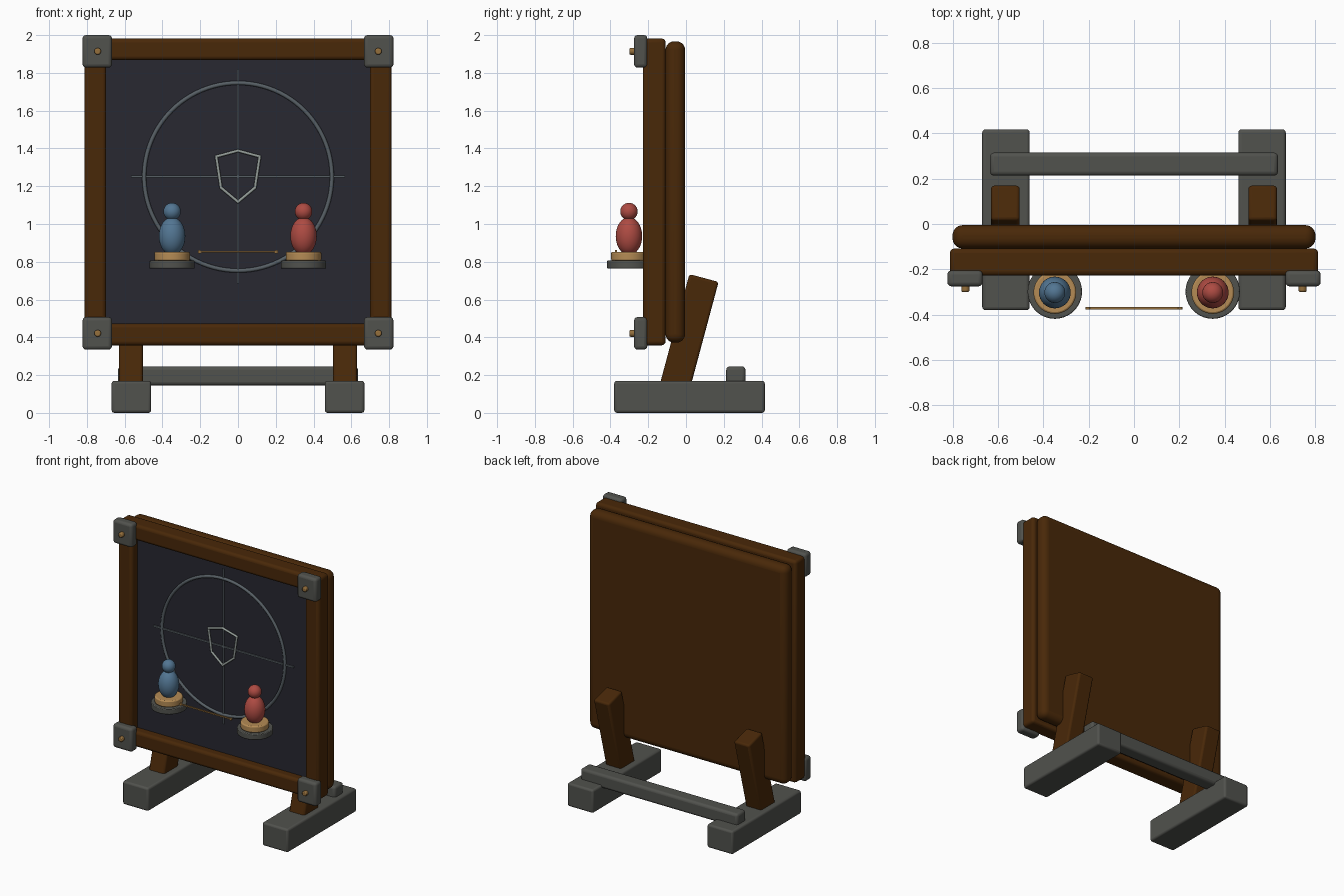
import bpy, math
from mathutils import Vector

if "Cube" in bpy.data.objects:
    bpy.data.objects.remove(bpy.data.objects["Cube"])


def mat(name, r, g, b):
    m = bpy.data.materials.new(name)
    m.diffuse_color = (r, g, b, 1)
    m.use_nodes = True
    m.node_tree.nodes["Principled BSDF"].inputs["Base Color"].default_value = m.diffuse_color
    return m


WOOD = mat("dark wood", 0.066, 0.021, 0.0025)
STONE = mat("grey metal", 0.082, 0.084, 0.075)
SLATE = mat("slate", 0.021, 0.021, 0.031)
BLUE = mat("blue paint", 0.085, 0.18, 0.29)
RED = mat("red paint", 0.42, 0.07, 0.055)
TAN = mat("pale wood", 0.46, 0.26, 0.09)
BRASS = mat("brass", 0.30, 0.16, 0.045)
LINE = mat("faint chalk", 0.095, 0.115, 0.13)
CHALK = mat("bright chalk", 0.30, 0.34, 0.32)


def finish(ob, name, m, bevel=0, segs=3):
    ob.name = name
    ob.data.materials.append(m)
    if bevel:
        b = ob.modifiers.new("bevel", "BEVEL")
        b.width, b.segments, b.limit_method = bevel, segs, "ANGLE"
    bpy.ops.object.shade_smooth_by_angle(angle=math.radians(40))
    return ob


def box(name, m, x, y, z, bevel=0.012, segs=3, tilt=0):
    """Box from (min, max) ranges on each axis."""
    c = [(r[0] + r[1]) / 2 for r in (x, y, z)]
    bpy.ops.mesh.primitive_cube_add(size=1, location=c)
    ob = bpy.context.object
    ob.scale = [r[1] - r[0] for r in (x, y, z)]
    bpy.ops.object.transform_apply(location=False, rotation=False, scale=True)
    ob.rotation_euler.x = tilt
    return finish(ob, name, m, bevel, segs)


def cyl(name, m, r, depth, loc, rot=(0, 0, 0), verts=40, bevel=0.005):
    bpy.ops.mesh.primitive_cylinder_add(radius=r, depth=depth, location=loc,
                                        rotation=rot, vertices=verts)
    return finish(bpy.context.object, name, m, bevel, 2)


def ball(name, m, loc, scale):
    bpy.ops.mesh.primitive_uv_sphere_add(radius=1, segments=32, ring_count=20, location=loc)
    ob = bpy.context.object
    ob.scale = scale
    return finish(ob, name, m)


def rod(name, m, a, b, r):
    a, b = Vector(a), Vector(b)
    d = b - a
    return cyl(name, m, r, d.length, (a + b) / 2,
               d.to_track_quat("Z", "Y").to_euler(), 10, 0)


# Board: thick rounded backing, recessed slate and rails
F = -0.165  # slate front
box("back_panel", WOOD, (-0.80, 0.80), (-0.108, -0.005), (0.372, 1.967), 0.045, 6)
box("slate_board", SLATE, (-0.71, 0.71), (F, -0.10), (0.46, 1.89), 0)
box("top_rail", WOOD, (-0.81, 0.81), (-0.228, -0.108), (1.868, 1.982), 0.02)
box("bottom_rail", WOOD, (-0.81, 0.81), (-0.228, -0.108), (0.358, 0.472), 0.02)

for s, side in ((-1, "left"), (1, "right")):
    def span(a, b):
        return tuple(sorted((s * a, s * b)))
    box(side + "_stile", WOOD, span(0.698, 0.812), (-0.228, -0.108), (0.358, 1.982), 0.02)
    # Corner caps with brass studs
    for z, lvl in ((0.421, "lower"), (1.914, "upper")):
        box(f"{side}_{lvl}_corner", STONE, span(0.667, 0.823), (-0.275, -0.205),
            (z - 0.086, z + 0.086), 0.018)
        cyl(f"{side}_{lvl}_stud", BRASS, 0.018, 0.05, (s * 0.743, -0.275, z),
            (math.pi / 2, 0, 0), 20, 0.007)
    # Stand: foot block and leaning leg
    box(side + "_foot", STONE, span(0.46, 0.669), (-0.38, 0.417), (0, 0.17), 0.014)
    box(side + "_leg", WOOD, span(0.504, 0.630), (-0.069, 0.091), (0.075, 0.725),
        0.014, 3, math.radians(-15))

box("cross_bar", STONE, (-0.635, 0.635), (0.213, 0.315), (0.146, 0.246), 0.018)

# Chalk markings
bpy.ops.mesh.primitive_torus_add(major_radius=0.497, minor_radius=0.011, major_segments=96,
                                 minor_segments=10, location=(0, F - 0.003, 1.25),
                                 rotation=(math.pi / 2, 0, 0))
finish(bpy.context.object, "target_ring", LINE)
box("cross_line_horizontal", LINE, (-0.567, 0.567), (F - 0.008, F + 0.002),
    (1.245, 1.257), 0)
box("cross_line_vertical", LINE, (-0.006, 0.006), (F - 0.008, F + 0.002),
    (0.685, 1.82), 0)
E = F - 0.012
pts = [(0, 1.388), (0.115, 1.357), (0.09, 1.192), (0, 1.117), (-0.09, 1.192), (-0.115, 1.357)]
for i, (x, z) in enumerate(pts):
    x2, z2 = pts[(i + 1) % len(pts)]
    rod(f"emblem_edge_{i}", CHALK, (x, E, z), (x2, E, z2), 0.008)
    ball(f"emblem_joint_{i}", CHALK, (x, E, z), (0.008,) * 3)

# Pawns on round ledges
for x, m, n in ((-0.349, BLUE, "blue"), (0.347, RED, "red")):
    cyl(n + "_ledge", STONE, 0.12, 0.042, (x, -0.298, 0.785))
    cyl(n + "_plinth", TAN, 0.094, 0.048, (x, -0.302, 0.829), bevel=0.008)
    ball(n + "_body", m, (x, -0.302, 0.936), (0.07, 0.07, 0.10))
    ball(n + "_head", m, (x, -0.302, 1.066), (0.046,) * 3)

# Thin brass link between the pawns
box("link_strip", BRASS, (-0.212, 0.212), (-0.376, -0.366), (0.848, 0.857), 0)
for s in (-1, 1):
    cyl(f"link_end_{s}", BRASS, 0.010, 0.011, (s * 0.203, -0.371, 0.8525),
        (math.pi / 2, 0, 0), 16, 0)
